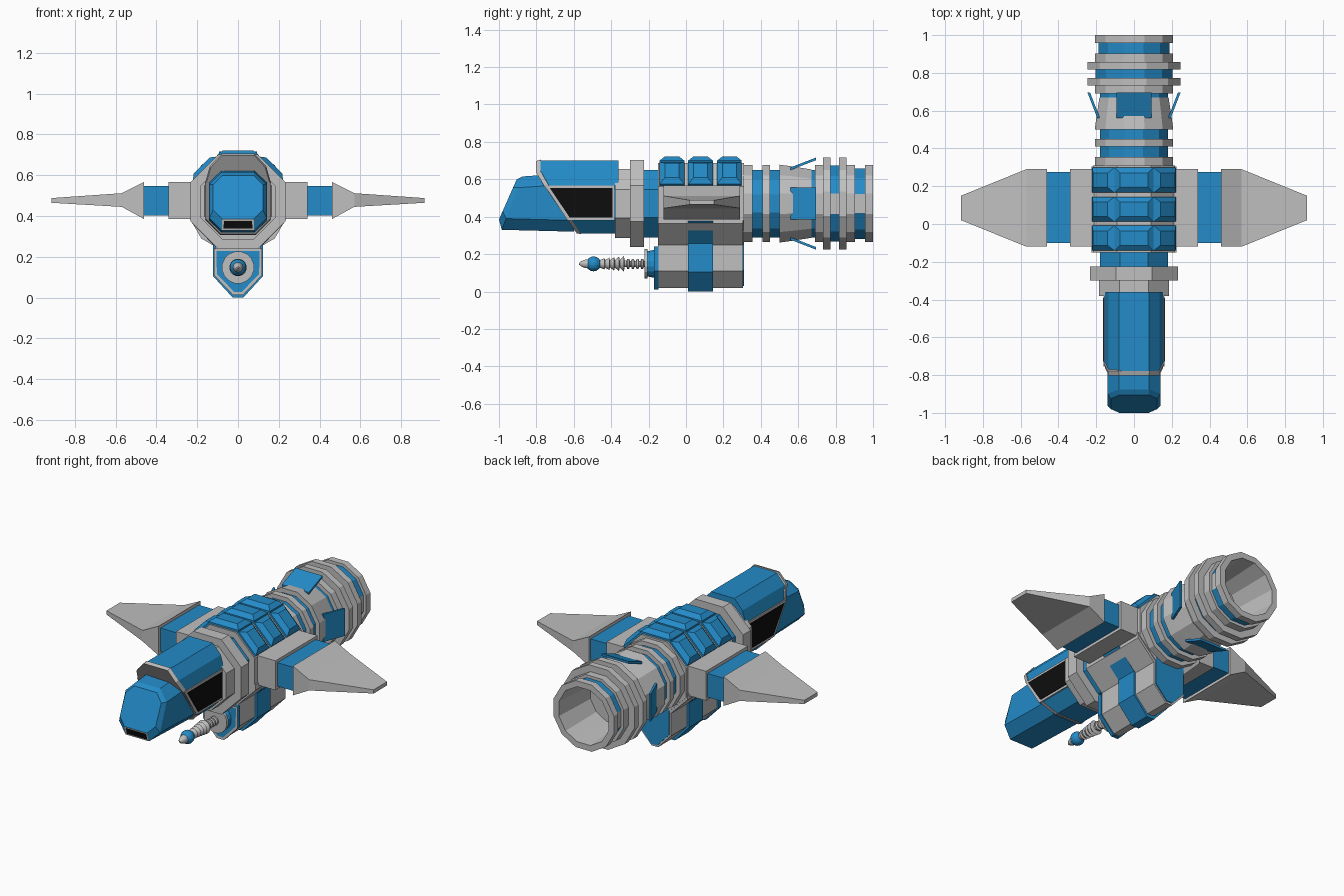
import bpy, bmesh, math
from mathutils import Matrix, Vector

if "Cube" in bpy.data.objects:
    bpy.data.objects.remove(bpy.data.objects["Cube"])


def material(name, col):
    m = bpy.data.materials.new(name)
    m.diffuse_color = (*col, 1)
    m.use_nodes = True
    m.node_tree.nodes["Principled BSDF"].inputs["Base Color"].default_value = m.diffuse_color
    return m


BLUE, GRAY, BLACK = 0, 1, 2
MATS = [material("blue", (0.017, 0.26, 0.58)),
        material("light_gray", (0.53, 0.53, 0.53)),
        material("black_glass", (0.004, 0.004, 0.004))]
CZ = 0.47  # height of the hull axis


def loft(name, rings, mats=GRAY, cap=True, mirror=False, edit=None, closed=False):
    """Skin a list of point rings; mats is one colour or one per segment."""
    bm = bmesh.new()
    vs = [[bm.verts.new(p) for p in r] for r in rings]
    n = len(rings[0])
    pairs = list(zip(vs, vs[1:])) + ([(vs[-1], vs[0])] if closed else [])
    for k, (a, b) in enumerate(pairs):
        for i in range(n):
            f = bm.faces.new((a[i], a[(i + 1) % n], b[(i + 1) % n], b[i]))
            f.material_index = mats[k] if isinstance(mats, list) else mats
    if cap and not closed:
        for r, k in ((vs[0], 0), (vs[-1], -1)):
            f = bm.faces.new(r)
            f.material_index = mats[k] if isinstance(mats, list) else mats
    bmesh.ops.recalc_face_normals(bm, faces=bm.faces)
    if edit:
        edit(bm)
    me = bpy.data.meshes.new(name)
    bm.to_mesh(me)
    bm.free()
    for m in MATS:
        me.materials.append(m)
    ob = bpy.data.objects.new(name, me)
    bpy.context.collection.objects.link(ob)
    if mirror:
        ob.modifiers.new("mirror", 'MIRROR')
    return ob


def sym(half):
    """Full cross-section from its right half (top to bottom)."""
    return half + [(-x, z) for x, z in reversed(half)]


def prism(name, half, y0, y1, mat, edit=None):
    pts = sym(half)
    return loft(name, [[(x, y, z) for x, z in pts] for y in (y0, y1)], mat, edit=edit)


def circle(y, r, n, z=CZ):
    """Flat-topped polygon; r is the distance to its sides."""
    R = r / math.cos(math.pi / n)
    return [(R * math.sin(2 * math.pi * (i + .5) / n), y,
             z + R * math.cos(2 * math.pi * (i + .5) / n)) for i in range(n)]


def turn(name, prof, n, mats=GRAY, z=CZ, **kw):
    return loft(name, [circle(y, r, n, z) for y, r in prof], mats, **kw)


def inset_front(steps):
    """Inset the face that points most to the front: (width, colour) per step."""
    def edit(bm):
        f = min(bm.faces, key=lambda f: f.normal.y)
        for w, inner in steps:
            f.material_index = GRAY
            r = bmesh.ops.inset_region(bm, faces=[f], thickness=w)
            for g in r["faces"]:
                g.material_index = GRAY
            f.material_index = inner
    return edit


# Nose with slanted front window
def nose_ring(w, zlo, zhi, c, ylo, yhi):
    half = [(w - c, zhi), (w, zhi - c), (w, zlo + c), (w - c, zlo)]
    return [(x, ylo + (yhi - ylo) * (z - zlo) / (zhi - zlo), z) for x, z in sym(half)]


loft("nose", [nose_ring(.122, .385, .60, .045, -1.0, -.905),
              nose_ring(.14, .33, .615, .06, -.985, -.875),
              nose_ring(.143, .32, .635, .06, -.60, -.60)],
     BLUE, edit=inset_front([(.012, BLACK)]))

# Cabin behind the slanted frame
CAB = [(.08, .70), (.135, .64), (.155, .57), (.155, .38), (.085, .31)]


def cut(z):
    return -.79 + max(0, .63 - z) * .68


def cabin_ring(off, s=1.0):
    return [(x * s, cut(z) + off, CZ + (z - CZ) * s) for x, z in sym(CAB)]


loft("cabin", [cabin_ring(0), [(x, -.36, z) for x, z in sym(CAB)]], BLUE)
loft("windscreen_frame", [cabin_ring(-.012, .99), cabin_ring(.012, 1.025)], GRAY)


def side_plate(name, pts, x0, x1, mat):
    loft(name, [[(x, y, z) for y, z in pts] for x in (x0, x1)], mat, mirror=True)


side_plate("side_window_frame", [(-.755, .567), (-.385, .567), (-.385, .382), (-.635, .382)],
           .154, .162, GRAY)
side_plate("side_window", [(-.728, .553), (-.392, .553), (-.392, .396), (-.622, .396)],
           .162, .165, BLACK)

# Front collars
turn("neck_collar", [(-.38, .185), (-.30, .185)], 8)
turn("front_ring", [(-.30, .232), (-.225, .232)], 8)
turn("front_hull", [(-.225, .18), (-.15, .18)], 8, BLUE)

# Middle hull and belly pod
turn("middle_hull", [(-.15, .218), (.31, .218)], 8)
prism("belly_pod", [(.225, .40), (.225, .365), (.11, .25), (.11, .11), (.022, .018)],
      -.15, .305, GRAY)
prism("belly_band", [(.235, .378), (.122, .258), (.122, .105), (.026, 0.0)],
      .01, .145, BLUE)
PLATE = [(.118, .24), (.118, .11), (.024, .012)]
prism("pod_front_plate", PLATE, -.172, -.148, BLUE,
      edit=inset_front([(.008, GRAY), (.008, BLUE)]))
prism("pod_back_plate", [(.10, .36), (.10, .115), (.02, .03)], .30, .311, BLUE)

# Roof blocks: three rows on three hull faces
for a, w in ((-45, .083), (0, .102), (45, .083)):
    rot = Matrix.Rotation(math.radians(a), 4, 'Y')
    for cy in (-.075, .078, .232):
        rings = []
        for h, i in ((.19, 0), (.23, 0), (.252, .028)):
            p = [(-w + i, -.066 + i), (w - i, -.066 + i), (w - i, .066 - i), (-w + i, .066 - i)]
            rings.append([rot @ Vector((x, y + cy, h)) + Vector((0, 0, CZ)) for x, y in p])
        loft("roof_block", rings, BLUE)


# Wings
def wing_ring(x, y0, y1, z0, z1):
    return [(x, y0, z0), (x, y1, z0), (x, y1, z1), (x, y0, z1)]


loft("wing_root", [wing_ring(x, -.12, .29, .385, .567) for x in (.18, .34)], GRAY, mirror=True)
loft("wing_joint", [wing_ring(x, -.10, .275, .402, .548) for x in (.34, .46)], BLUE, mirror=True)
loft("wing_tip", [wing_ring(.46, -.12, .29, .385, .567),
                  wing_ring(.57, -.12, .29, .445, .512),
                  wing_ring(.915, .02, .15, .465, .488)], GRAY, mirror=True)

# Rear hull with ribs
turn("rear_hull", [(.30, .18), (.70, .18)], 12, BLUE)
for y0, y1 in ((.31, .355), (.41, .45)):
    turn("rear_rib", [(y0, .206), (y1, .206)], 12)
turn("rear_shoulder", [(.50, .208), (.56, .20), (.67, .183)], 12)

# Four air brake flaps
for k in range(4):
    rot = Matrix.Rotation(math.pi / 2 * k, 4, 'Y')
    w = .092 if k % 2 == 0 else .085
    rings = []
    for y, r in ((.56, .18), (.695, .232)):
        p = [(-w, r), (w, r), (w, r + .014), (-w, r + .014)]
        rings.append([rot @ Vector((x, y, h)) + Vector((0, 0, CZ)) for x, h in p])
    loft("air_brake", rings, BLUE)


# Engine: open nozzle with blue bands on upper and lower faces
def engine_bands(bm):
    for f in bm.faces:
        c = f.calc_center_median()
        out = Vector((c.x, 0, c.z - CZ))
        band = .775 < c.y < .815 or .905 < c.y < .955
        if band and out.length > .178 and abs(f.normal.y) < .2 and abs(f.normal.z) > .2:
            f.material_index = BLUE


turn("engine", [(.69, .206), (.733, .206), (.733, .246), (.773, .246), (.773, .203),
                (.817, .203), (.817, .246), (.857, .246), (.857, .206), (.903, .206),
                (.903, .188), (.958, .188), (.958, .206), (1.0, .206), (1.0, .17),
                (.72, .15)], 12, edit=engine_bands)

# Nose gun under the hull
GZ = .148
turn("gun_mount", [(-.205, .068), (-.165, .075)], 16, BLUE, z=GZ)
turn("gun_dish", [(-.222, .05), (-.222, .078), (-.205, .078), (-.205, .05)], 16, z=GZ)
prof = [(-.20, .018)]
for i in range(4):  # small cooling rings
    y = -.225 - i * .025
    prof += [(y, .016), (y - .004, .027), (y - .014, .027), (y - .018, .016)]
for i in range(5):  # large cone rings
    y = -.328 - i * .026
    prof += [(y, .018), (y - .004, .042 - i * .003), (y - .024, .022)]
prof.append((-.49, .016))
turn("gun_barrel", prof, 16, z=GZ)
turn("gun_ball", [(-.494 - .04 * math.cos(t), max(.002, .04 * math.sin(t)))
                  for t in [math.pi * i / 8 for i in range(9)]], 16, BLUE, z=GZ)
turn("gun_tip", [(-.515, .026), (-.54, .022), (-.56, .014), (-.572, .004)], 16, z=GZ)
